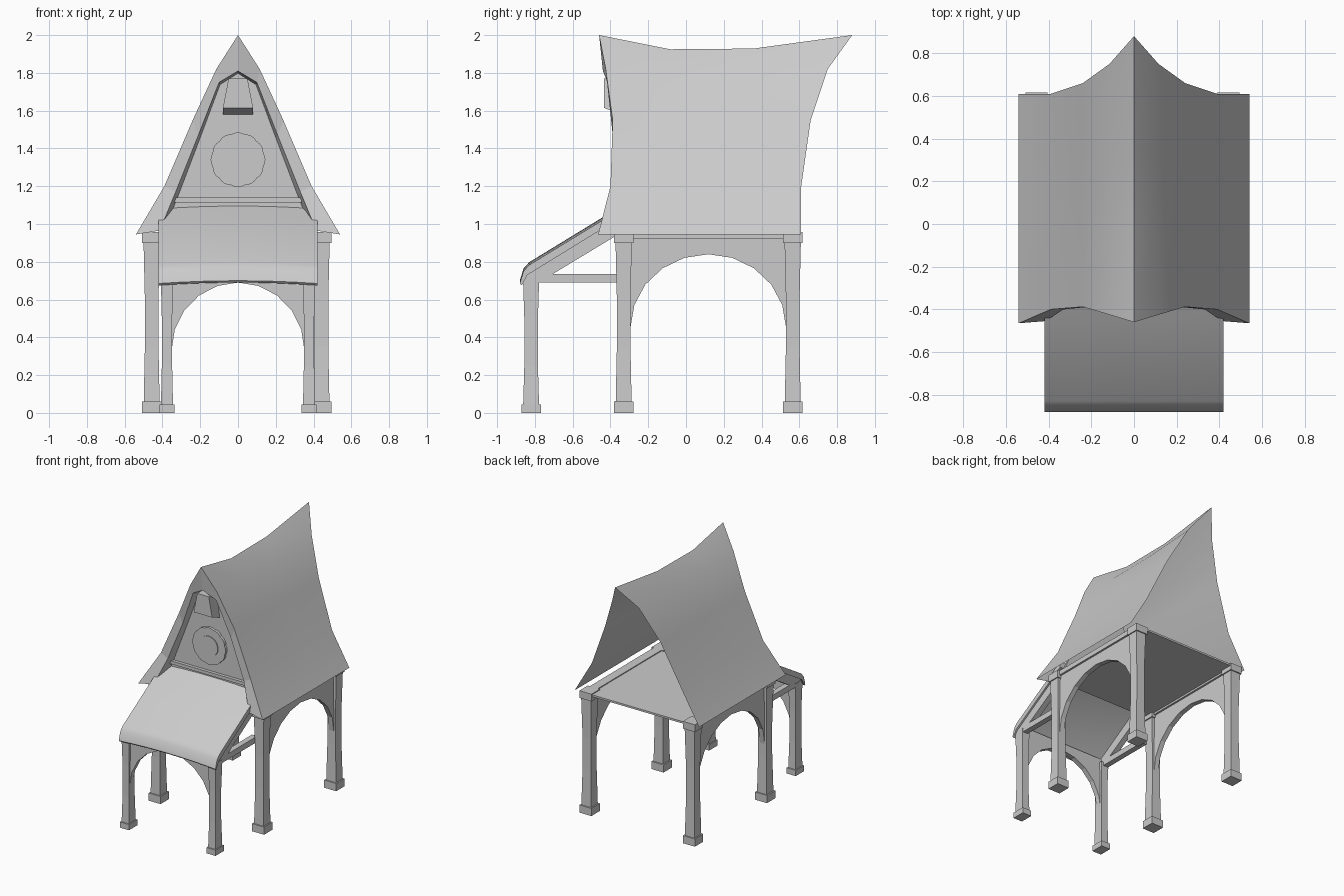
import bpy, bmesh, math
from mathutils import Vector

if "Cube" in bpy.data.objects:
    bpy.data.objects.remove(bpy.data.objects["Cube"], do_unlink=True)

GREY = (0.6, 0.6, 0.6, 1)
mat = bpy.data.materials.new("plain grey")
mat.use_nodes = True
mat.diffuse_color = GREY
mat.node_tree.nodes["Principled BSDF"].inputs["Base Color"].default_value = GREY


def loft(name, rings, closed=True, caps=True, smooth=False):
    """Skin a list of equally long point rows."""
    bm = bmesh.new()
    rows = [[bm.verts.new(p) for p in r] for r in rings]
    n = len(rows[0])
    for a, b in zip(rows, rows[1:]):
        for i in range(n if closed else n - 1):
            j = (i + 1) % n
            bm.faces.new((a[i], a[j], b[j], b[i]))
    if closed and caps:
        bm.faces.new(rows[0])
        bm.faces.new(rows[-1])
    bmesh.ops.recalc_face_normals(bm, faces=bm.faces)
    mesh = bpy.data.meshes.new(name)
    bm.to_mesh(mesh)
    bm.free()
    mesh.materials.append(mat)
    obj = bpy.data.objects.new(name, mesh)
    bpy.context.collection.objects.link(obj)
    if smooth:
        bpy.ops.object.select_all(action="DESELECT")
        obj.select_set(True)
        bpy.context.view_layer.objects.active = obj
        bpy.ops.object.shade_smooth_by_angle(angle=math.radians(30))
    return obj


def prism(name, pts, axis, lo, hi):
    """Extrude an outline along x (points are y,z) or y (points are x,z)."""
    place = (lambda p, d: (d, p[0], p[1])) if axis == "x" else (lambda p, d: (p[0], d, p[1]))
    return loft(name, [[place(p, d) for p in pts] for d in (lo, hi)])


def box(name, x, y, z):
    return prism(name, [(x[0], z[0]), (x[1], z[0]), (x[1], z[1]), (x[0], z[1])], "y", *y)


def post(name, x, y, steps, sx=1.0):
    """Square post through (height, half width) steps."""
    corners = [(-1, -1), (1, -1), (1, 1), (-1, 1)]
    return loft(name, [[(x + a * h * sx, y + b * h, z) for a, b in corners] for z, h in steps])


def arch(name, axis, depth, centre, half, spring, rise, top, thick=0.04, n=10):
    """Spandrel panel above a round opening."""
    curve = [(centre + half * math.cos(math.pi * i / n), spring + rise * math.sin(math.pi * i / n))
             for i in range(n + 1)]
    e = half + 0.02
    pts = [(centre + e, spring)] + curve + [(centre - e, spring), (centre - e, top), (centre + e, top)]
    return prism(name, pts, axis, depth - thick / 2, depth + thick / 2)


def mirrored(pts):
    return [(-p[0],) + tuple(p[1:]) for p in reversed(pts[1:])] + list(pts)


# Main roof: (x, z, front y, back y, sag) from ridge to eave
outer = mirrored([(0, 2.0, -0.46, 0.88, 0.075), (0.115, 1.82, -0.425, 0.75, 0.03),
                  (0.24, 1.55, -0.388, 0.66, 0.01), (0.39, 1.2, -0.40, 0.61, 0),
                  (0.54, 0.945, -0.465, 0.61, 0)])
stations = [(0, 0), (0.28, 1), (0.61, 0.95), (1, 0)]
loft("roof", [[(x, f + (b - f) * t, z - s * k) for x, z, f, b, s in outer] for t, k in stations],
     closed=False, smooth=True)

# Gable edge board, with a reveal running back to the wall
inner = mirrored([(0, 1.81, -0.44), (0.10, 1.75, -0.415), (0.21, 1.47, -0.388),
                  (0.33, 1.17, -0.40), (0.415, 0.965, -0.455)])
WALL = -0.34
loft("gable_board", [[(x, f, z) for x, z, f, b, s in outer],
                     [(x, y, z) for x, z, y in inner],
                     [(x * 0.95, WALL, z - 0.012) for x, z, y in inner]], closed=False)
prism("gable_wall", [(x, z) for x, z, y in inner], "y", WALL, WALL + 0.02)
box("gable_beam", (-0.335, 0.335), (WALL - 0.025, WALL), (1.115, 1.14))

# Round gable ornament
lobes = [(r * math.cos(a), 1.34 + r * math.sin(a)) for i in range(48)
         for a in [math.tau * i / 48] for r in [0.139 + 0.006 * abs(math.cos(6 * a))]]
prism("ornament_ring", lobes, "y", WALL - 0.02, WALL)
prism("ornament_disc", [(0.08 * math.cos(math.tau * i / 24), 1.34 + 0.08 * math.sin(math.tau * i / 24))
                        for i in range(24)], "y", WALL - 0.027, WALL)

# Tapered hood under the peak
loft("gable_hood", [[(-0.08, y, z), (0.08, y, z), (0.05, y, 1.77), (-0.05, y, 1.77)]
                    for y, z in ((-0.435, 1.615), (WALL, 1.58))])

# Ceiling, main posts, side beams and side arches
box("ceiling", (-0.47, 0.46), (-0.37, 0.61), (0.935, 0.95))
main_steps = [(0, 0.052), (0.06, 0.052), (0.06, 0.042), (0.35, 0.036), (0.6, 0.036),
              (0.9, 0.043), (0.9, 0.052), (0.957, 0.052)]
for side, x in (("right", -0.457), ("left", 0.442)):
    for end, y in (("front", -0.33), ("back", 0.565)):
        post(f"{side}_{end}_post", x, y, main_steps)
    box(f"{side}_beam", (x - 0.035, x + 0.035), (-0.37, 0.61), (0.92, 0.957))
    arch(f"{side}_arch", "x", x, 0.118, 0.412, 0.45, 0.39, 0.925)

# Awning: closed profile swept across a gentle crown
slab = [(-0.34, 1.095), (-0.45, 1.03), (-0.83, 0.798), (-0.86, 0.765), (-0.88, 0.70),
        (-0.87, 0.69), (-0.84, 0.745), (-0.45, 0.985), (-0.34, 1.05)]
loft("awning", [[(0.42 * t, y, z - 0.015 * t * t) for y, z in slab]
                for t in (-1, -0.75, -0.5, -0.25, 0, 0.25, 0.5, 0.75, 1)], smooth=True)

# Awning posts, rafters, rails and front arch
porch_steps = [(0, 0.052), (0.045, 0.052), (0.045, 0.042), (0.25, 0.036), (0.5, 0.036), (0.72, 0.043)]
for side, s in (("right", -1), ("left", 1)):
    post(f"awning_{side}_post", s * 0.376, -0.82, porch_steps, 0.76)
    lo, hi = sorted((s * 0.36, s * 0.405))
    prism(f"{side}_rafter", [(-0.86, 0.69), (-0.78, 0.69), (-0.35, 0.95), (-0.35, 1.05), (-0.84, 0.75)],
          "x", lo, hi)
    box(f"{side}_rail", (lo, hi), (-0.8, -0.34), (0.69, 0.735))
arch("awning_arch", "y", -0.82, 0, 0.352, 0.33, 0.36, 0.75)
